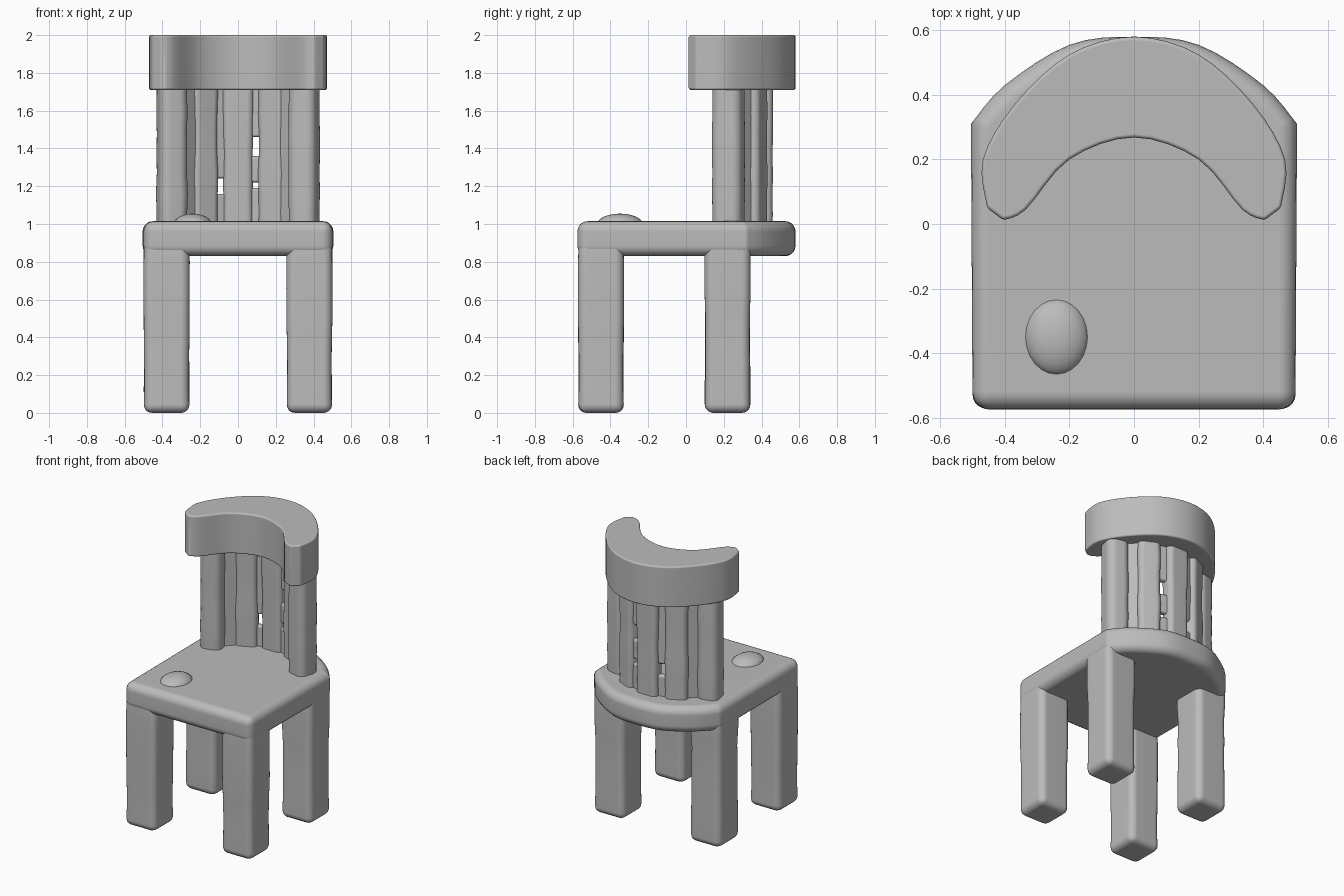
import bpy, bmesh, math, random
from mathutils import Vector, Matrix

random.seed(4)
cube = bpy.data.objects.get("Cube")
if cube:
    bpy.data.objects.remove(cube, do_unlink=True)

clay = bpy.data.materials.new("clay_grey")
clay.use_nodes = True
GREY = (0.5, 0.5, 0.5, 1)
clay.diffuse_color = GREY
clay.node_tree.nodes["Principled BSDF"].inputs["Base Color"].default_value = GREY


def finish(name, bm, bevel=0.0):
    """Turn a bmesh into a smooth, softly rounded object."""
    bmesh.ops.recalc_face_normals(bm, faces=bm.faces)
    mesh = bpy.data.meshes.new(name)
    bm.to_mesh(mesh)
    bm.free()
    mesh.materials.append(clay)
    mesh.shade_smooth()
    obj = bpy.data.objects.new(name, mesh)
    bpy.context.collection.objects.link(obj)
    if bevel:
        mod = obj.modifiers.new("round_edges", 'BEVEL')
        mod.width, mod.segments = bevel, 5
        mod.limit_method, mod.angle_limit = 'ANGLE', math.radians(40)
        obj.modifiers.new("even_shading", 'WEIGHTED_NORMAL')
    return obj


def column(name, outline, z0, z1, bevel, rings=1, wobble=0.0):
    """Stack rings of an outline; wobble makes it look hand modelled."""
    bm = bmesh.new()
    mid = sum((Vector(p) for p in outline), Vector((0, 0))) / len(outline)
    stack = []
    for i in range(rings + 1):
        s = 1 + random.uniform(-wobble, wobble)
        z = z0 + (z1 - z0) * i / rings
        pts = [mid + (Vector(p) - mid) * s for p in outline]
        stack.append([bm.verts.new((p.x, p.y, z)) for p in pts])
    n = len(outline)
    for low, high in zip(stack, stack[1:]):
        for i in range(n):
            j = (i + 1) % n
            bm.faces.new((low[i], low[j], high[j], high[i]))
    bm.faces.new(stack[0])
    bm.faces.new(stack[-1])
    return finish(name, bm, bevel)


def block(x, y, w, d, turn=0.0):
    """Four-cornered outline, turned about its centre."""
    rot = Matrix.Rotation(turn, 2)
    return [Vector((x, y)) + rot @ Vector((a * w / 2, b * d / 2))
            for a, b in ((-1, -1), (1, -1), (1, 1), (-1, 1))]


def spline(points, steps=4):
    """Smooth open curve through the points."""
    p = [Vector(q) for q in [points[0]] + points + [points[-1]]]
    out = []
    for a, b, c, d in zip(p, p[1:], p[2:], p[3:]):
        for k in range(steps):
            t = k / steps
            out.append(b + (c - a) * t / 2 + (a * 2 - b * 5 + c * 4 - d) * t * t / 2
                       + (b * 3 - a - c * 3 + d) * t ** 3 / 2)
    return out + [p[-1]]


def mirrored(half):
    """Complete a half outline that ends on the centre line."""
    return half + [(-x, y) for x, y in half[-2::-1]]


# Seat with a rounded back
back_edge = spline(mirrored([(0.505, 0.31), (0.4, 0.43), (0.2, 0.555), (0, 0.58)]))
column("seat", [(-0.5, -0.575), (0.5, -0.575)] + back_edge, 0.83, 1.015, 0.055)

# Small lump on the seat
bm = bmesh.new()
bmesh.ops.create_uvsphere(bm, u_segments=24, v_segments=12, radius=1)
bmesh.ops.transform(bm, verts=bm.verts, matrix=Matrix.Translation((-0.24, -0.35, 1.0))
                    @ Matrix.Diagonal((0.1, 0.12, 0.055, 1)))
finish("seat_lump", bm)

# Legs
for side, sx in (("left", 1), ("right", -1)):
    for end, y in (("front", -0.45), ("back", 0.22)):
        column(f"{end}_{side}_leg", block(sx * 0.378, y, 0.24, 0.24),
               0, 0.92, 0.045, 7, 0.025)

# Back posts and slats along the curve
for side, sx in (("left", 1), ("right", -1)):
    column(f"{side}_back_post", block(sx * 0.35, 0.225, 0.15, 0.16, -sx * 0.25),
           0.95, 1.8, 0.05, 8, 0.03)
    column(f"{side}_slat", block(sx * 0.185, 0.365, 0.15, 0.1, -sx * 0.45),
           0.95, 1.8, 0.035, 8, 0.04)
column("middle_slat", block(0, 0.41, 0.16, 0.1), 0.95, 1.8, 0.035, 8, 0.04)

# Thin webs that join the slats, leaving a few small holes
for sx, spans in ((-1, ((0.95, 1.16), (1.24, 1.8))),
                  (1, ((0.95, 1.19), (1.22, 1.36), (1.46, 1.8)))):
    for i, (z0, z1) in enumerate(spans):
        column(f"inner_web_{sx}_{i}", block(sx * 0.1, 0.395, 0.09, 0.045, -sx * 0.25),
               z0, z1, 0.015)
    column(f"outer_web_{sx}", block(sx * 0.265, 0.3, 0.12, 0.05, -sx * 0.8),
           0.95, 1.8, 0.015)

# Curved top rail with forward-pointing ends
outer = mirrored([(0.455, 0.05), (0.468, 0.2), (0.37, 0.37), (0.2, 0.525), (0, 0.58)])
inner = mirrored([(-0.405, 0.012), (-0.335, 0.045), (-0.2, 0.2), (0, 0.268)])
column("top_rail", spline(outer) + spline(inner), 1.71, 2.0, 0.035)
